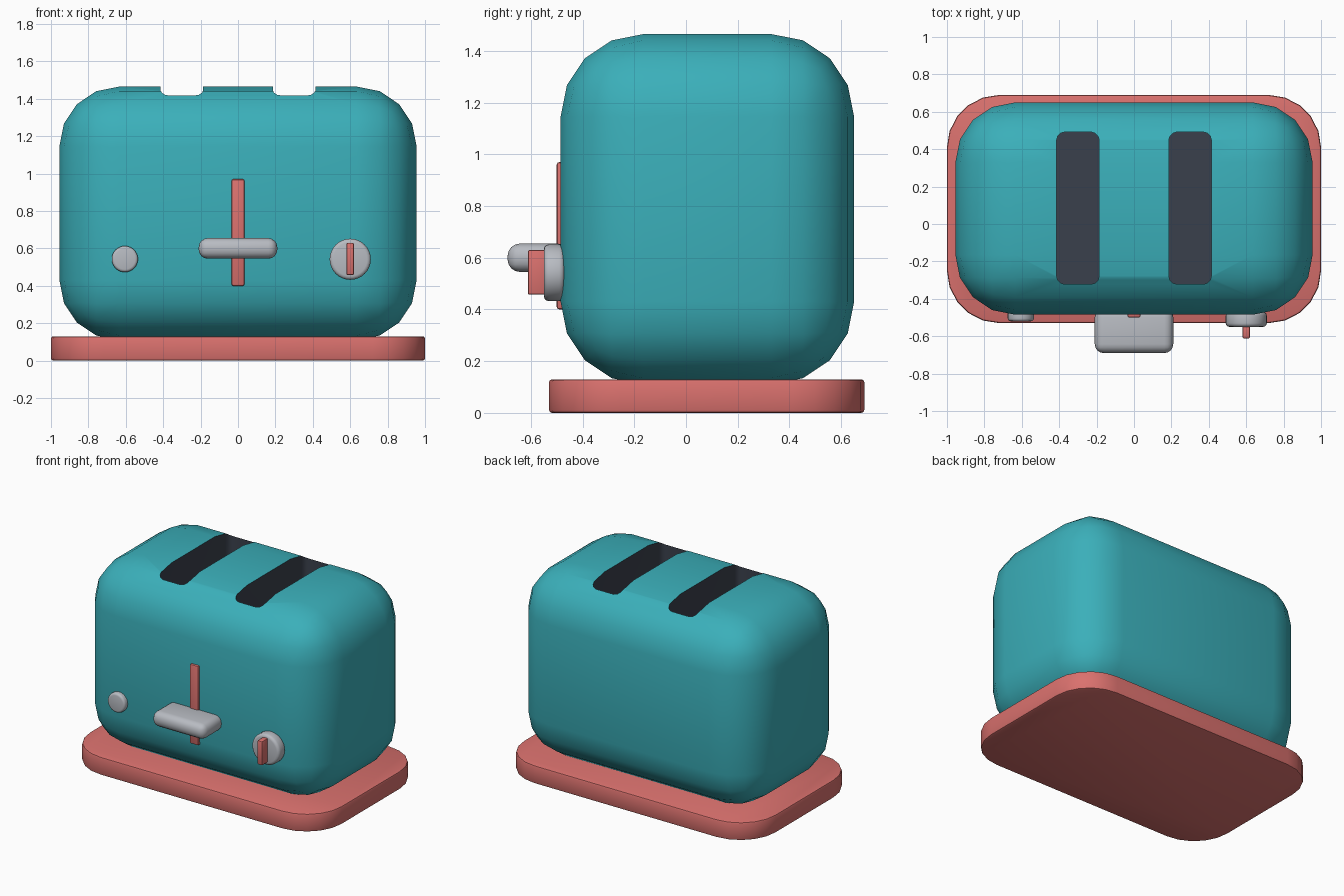
import bpy, bmesh, math
from mathutils import Matrix, Vector

if "Cube" in bpy.data.objects:
    bpy.data.objects.remove(bpy.data.objects["Cube"])


def material(name, rgb):
    m = bpy.data.materials.new(name)
    m.diffuse_color = (*rgb, 1)
    m.use_nodes = True
    m.node_tree.nodes["Principled BSDF"].inputs["Base Color"].default_value = m.diffuse_color
    return m


TEAL = material("teal", (0.043, 0.43, 0.49))
CORAL = material("coral", (0.70, 0.165, 0.155))
METAL = material("light_grey", (0.48, 0.50, 0.54))
DARK = material("dark_slot", (0.042, 0.051, 0.072))


def finish(bm, name, mats, index=0):
    bmesh.ops.recalc_face_normals(bm, faces=bm.faces)
    for f in bm.faces:
        f.material_index = index
    me = bpy.data.meshes.new(name)
    bm.to_mesh(me)
    bm.free()
    ob = bpy.data.objects.new(name, me)
    bpy.context.collection.objects.link(ob)
    for m in mats:
        me.materials.append(m)
    smooth(ob)
    return ob


def smooth(ob):
    bpy.ops.object.select_all(action='DESELECT')
    ob.select_set(True)
    bpy.context.view_layer.objects.active = ob
    bpy.ops.object.shade_smooth_by_angle(angle=math.radians(35))


def bevel(bm, edges, r, seg):
    bmesh.ops.bevel(bm, geom=edges, offset=r, offset_type='OFFSET', segments=seg,
                    profile=0.5, affect='EDGES', clamp_overlap=True)


def box(name, lo, hi, mats, r=0, seg=3, upright=0, upright_seg=5, index=0):
    """Box between two corners; 'upright' rounds only the vertical edges, 'r' the rest."""
    lo, hi = Vector(lo), Vector(hi)
    bm = bmesh.new()
    bmesh.ops.create_cube(bm, size=1)
    for v in bm.verts:
        v.co = Vector([c * s for c, s in zip(v.co, hi - lo)]) + (lo + hi) / 2
    if upright:
        bevel(bm, [e for e in bm.edges if abs(e.verts[0].co.z - e.verts[1].co.z) > 1e-4],
              upright, upright_seg)
    if r:
        edges = bm.edges[:]
        if upright:
            edges = [e for e in edges if abs(e.verts[0].co.z - e.verts[1].co.z) < 1e-4]
        bevel(bm, edges, r, seg)
    return finish(bm, name, mats, index)


def disc(name, x, z, radius, y0, y1, mats, r):
    """Cylinder facing the front with rounded rims."""
    bm = bmesh.new()
    bmesh.ops.create_cone(bm, cap_ends=True, segments=32, radius1=radius, radius2=radius,
                          depth=y1 - y0,
                          matrix=Matrix.Translation((x, (y0 + y1) / 2, z))
                          @ Matrix.Rotation(math.pi / 2, 4, 'X'))
    bevel(bm, [e for e in bm.edges if any(len(f.verts) > 4 for f in e.link_faces)], r, 3)
    return finish(bm, name, mats)


# Base plate
box("base", (-1, -0.53, 0), (1, 0.69, 0.13), [CORAL], r=0.012, seg=2,
    upright=0.28, upright_seg=5)

# Rounded body
body = box("body", (-0.955, -0.485, 0.11), (0.955, 0.65, 1.465), [TEAL, DARK], r=0.32, seg=4)

# Bread slots cut into the body, dark inside
for s in (-1, 1):
    cutter = box("slot_cutter", (s * 0.3 - 0.114, -0.322, 0.85), (s * 0.3 + 0.114, 0.492, 1.6),
                 [TEAL, DARK], upright=0.045, upright_seg=3, index=1)
    cutter.hide_render = True
    mod = body.modifiers.new("slot", 'BOOLEAN')
    mod.operation = 'DIFFERENCE'
    mod.solver = 'EXACT'
    mod.object = cutter
    bpy.context.view_layer.objects.active = body
    bpy.ops.object.modifier_apply(modifier=mod.name)
    bpy.data.objects.remove(cutter)
smooth(body)

# Lever and its track
box("lever_track", (-0.035, -0.50, 0.40), (0.035, -0.46, 0.97), [CORAL], r=0.01, seg=2)
box("lever", (-0.21, -0.69, 0.545), (0.21, -0.45, 0.655), [METAL], r=0.048, seg=4)

# Button, dial and dial pointer
disc("button", -0.605, 0.543, 0.07, -0.52, -0.45, [METAL], 0.015)
disc("dial", 0.60, 0.542, 0.11, -0.55, -0.47, [METAL], 0.02)
box("dial_pointer", (0.58, -0.612, 0.457), (0.62, -0.53, 0.63), [CORAL], r=0.008, seg=2)
